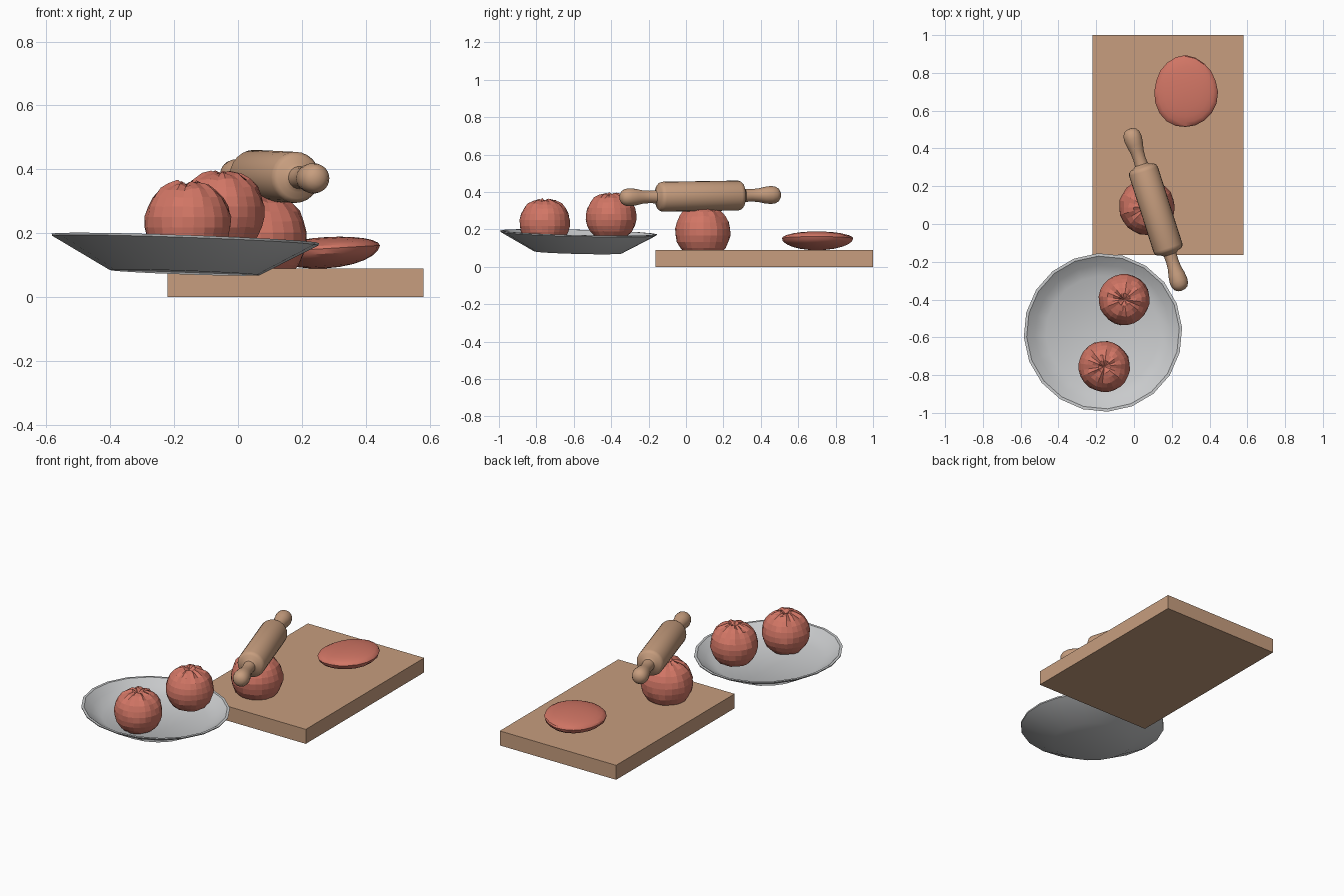
import bpy, bmesh, math, random
from mathutils import Vector, Matrix

if "Cube" in bpy.data.objects:
    bpy.data.objects.remove(bpy.data.objects["Cube"])

random.seed(4)


def material(name, rgb):
    m = bpy.data.materials.new(name)
    m.diffuse_color = (*rgb, 1)
    m.use_nodes = True
    m.node_tree.nodes["Principled BSDF"].inputs["Base Color"].default_value = m.diffuse_color
    return m


WOOD = material("wood", (0.57, 0.34, 0.21))
DOUGH = material("red dough", (0.64, 0.18, 0.13))
GREY = material("plate grey", (0.58, 0.59, 0.60))


def finish(name, bm, mat, matrix=Matrix(), smooth=None):
    bmesh.ops.recalc_face_normals(bm, faces=bm.faces)
    me = bpy.data.meshes.new(name)
    bm.to_mesh(me)
    bm.free()
    me.materials.append(mat)
    ob = bpy.data.objects.new(name, me)
    bpy.context.collection.objects.link(ob)
    ob.matrix_world = matrix
    if smooth:
        bpy.ops.object.select_all(action='DESELECT')
        ob.select_set(True)
        bpy.context.view_layer.objects.active = ob
        bpy.ops.object.shade_smooth_by_angle(angle=math.radians(smooth))
    return ob


def lathe(profile, sides, turn=0.0):
    """Revolve (radius, z) points about z; zero radius makes a pole."""
    bm = bmesh.new()
    rings = []
    for r, z in profile:
        if r == 0:
            rings.append([bm.verts.new((0, 0, z))] * sides)
        else:
            rings.append([bm.verts.new((r * math.cos(a), r * math.sin(a), z))
                          for a in (turn + math.tau * i / sides for i in range(sides))])
    for lo, hi in zip(rings, rings[1:]):
        for i in range(sides):
            j = (i + 1) % sides
            quad = list(dict.fromkeys((lo[i], lo[j], hi[j], hi[i])))
            bm.faces.new(quad)
    return bm


# cutting board
bm = bmesh.new()
bmesh.ops.create_cube(bm, size=1)
bmesh.ops.scale(bm, vec=(0.80, 1.163, 0.09), verts=bm.verts)
finish("cutting_board", bm, WOOD, Matrix.Translation((0.18, 0.4185, 0.045)))

# shallow plate, leaning slightly to the right and back
plate_profile = [(0, 0), (0.235, 0), (0.418, 0.100), (0.420, 0.107), (0.405, 0.107),
                 (0.36, 0.073), (0.30, 0.043), (0, 0.040)]
up = Vector((0.035, 0.025, 1)).normalized()
tilt = Vector((0, 0, 1)).rotation_difference(up).to_matrix().to_4x4()
finish("plate", lathe(plate_profile, 20, 0.06), GREY,
       Matrix.Translation((-0.168, -0.577, 0.077)) @ tilt, 35)

# rolling pin: half profile mirrored along its axis
half = [(0.080, 0.212), (0.076, 0.225), (0.066, 0.235), (0.046, 0.241), (0.035, 0.25),
        (0.033, 0.285), (0.036, 0.325), (0.044, 0.36), (0.048, 0.395), (0.045, 0.42),
        (0.035, 0.438), (0.019, 0.448), (0, 0.451)]
pin_profile = [(r, -t) for r, t in reversed(half)] + half
axis = Vector((0.305, -0.952, -0.015)).normalized()
finish("rolling_pin", lathe(pin_profile, 24), WOOD,
       Matrix.Translation((0.115, 0.076, 0.378)) @ axis.to_track_quat('Z', 'Y').to_matrix().to_4x4(), 40)


# pleated dough balls, folds twisting in towards the crown
def dough_ball(name, centre, radius, turn):
    bm = bmesh.new()
    bmesh.ops.create_uvsphere(bm, u_segments=24, v_segments=13, radius=1)
    for v in bm.verts:
        p = v.co.copy()
        ang = math.atan2(p.y, p.x)
        top = max(0.0, p.z) ** 1.5
        fold = math.cos(9 * ang + 3.5 * p.z) + 0.5 * math.cos(4 * ang - 1)
        s = 1 + 0.045 * top * fold + random.uniform(-0.018, 0.018)
        p *= s
        if p.z > 0.75:
            p.z = 0.75 + (p.z - 0.75) * 0.75 + random.uniform(-0.03, 0.03)
        if v.co.z > 0.99:
            p.z -= 0.09
        p.z = max(p.z, -0.82)
        v.co = p * radius
    finish(name, bm, DOUGH, Matrix.Translation(centre) @ Matrix.Rotation(turn, 4, 'Z'))


dough_ball("dough_ball_front", (-0.157, -0.755, 0.235), 0.136, 0.4)
dough_ball("dough_ball_middle", (-0.052, -0.400, 0.267), 0.136, 1.7)
dough_ball("dough_ball_on_board", (0.068, 0.090, 0.185), 0.148, 2.9)

# flattened dough disc
bm = bmesh.new()
bmesh.ops.create_uvsphere(bm, u_segments=20, v_segments=12, radius=1)
for v in bm.verts:
    ang = math.atan2(v.co.y, v.co.x)
    wob = 1 + 0.02 * math.cos(3 * ang + 1) + random.uniform(-0.008, 0.008)
    v.co = Vector((v.co.x * 0.168 * wob, v.co.y * 0.190 * wob,
                   v.co.z * (0.036 if v.co.z > 0 else 0.062) + 0.06 * v.co.x * 0.168))
finish("flattened_dough", bm, DOUGH, Matrix.Translation((0.274, 0.70, 0.152)), 30)
